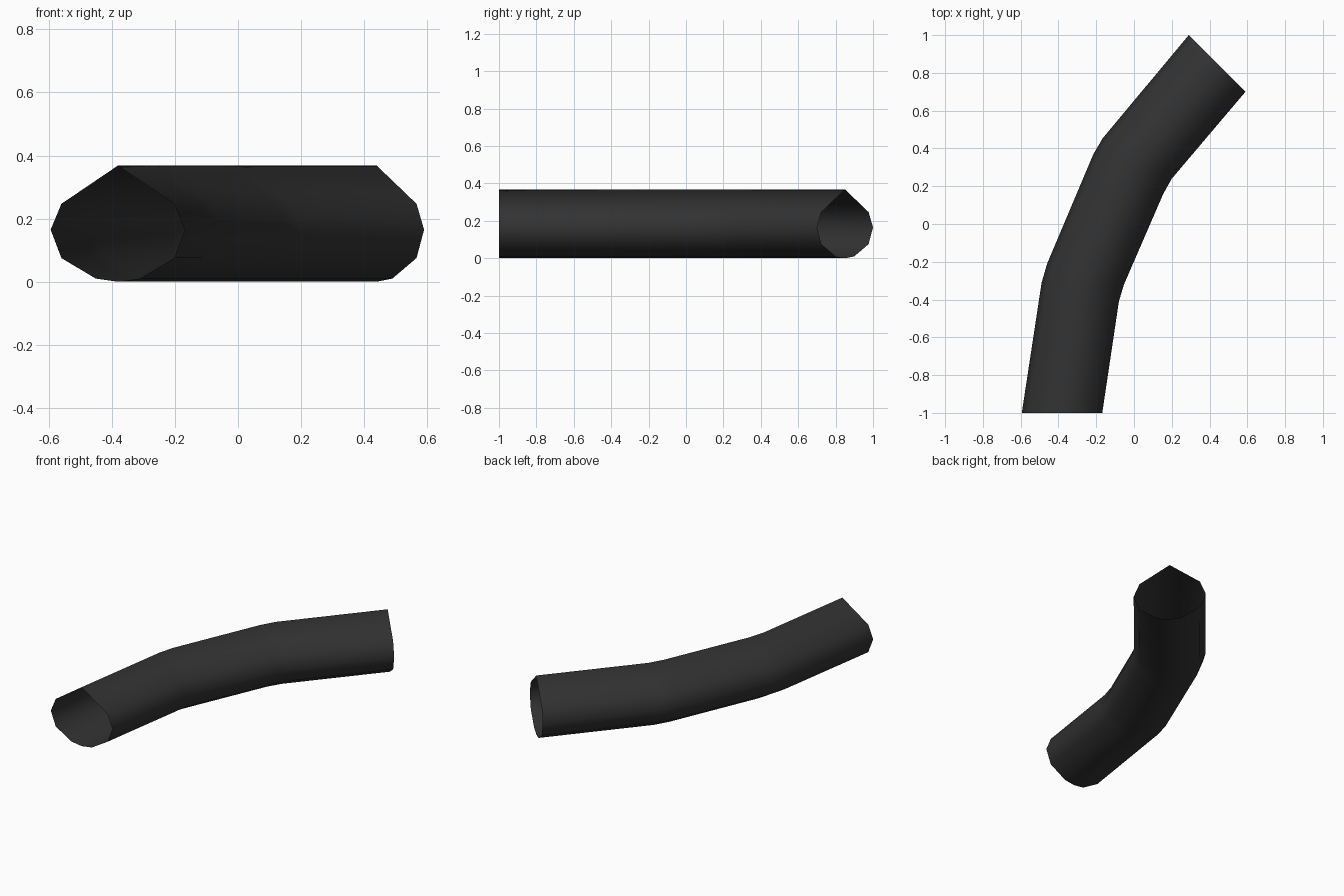
import bpy, bmesh
from mathutils import Vector

if "Cube" in bpy.data.objects:
    bpy.data.objects.remove(bpy.data.objects["Cube"])

# Dark rubber-like material
mat = bpy.data.materials.new("dark grey")
mat.diffuse_color = (0.032, 0.032, 0.032, 1)
mat.use_nodes = True
mat.node_tree.nodes["Principled BSDF"].inputs["Base Color"].default_value = mat.diffuse_color

# Half cross-section (sideways offset as a fraction of half width, height)
half = [(0, 0.368), (0.84, 0.247), (1, 0.165), (0.84, 0.075), (0.33, 0.01), (0, 0.0)]
profile = half + [(-u, z) for u, z in half[-2:0:-1]]

# Rings along the bend: left and right edge points seen from above
rings = [((-0.594, -1.0), (-0.168, -1.0)),
         ((-0.489, -0.31), (-0.08, -0.41)),
         ((-0.46, -0.21), (-0.053, -0.32)),
         ((-0.215, 0.37), (0.155, 0.16)),
         ((-0.165, 0.455), (0.20, 0.24)),
         ((0.29, 1.0), (0.59, 0.70))]

# Open-ended bent pipe, lofted from ring to ring
bm = bmesh.new()
loops = []
for left, right in rings:
    l, r = Vector(left), Vector(right)
    mid, side = (l + r) / 2, (r - l) / 2
    loops.append([bm.verts.new((*(mid + side * u), z)) for u, z in profile])
n = len(profile)
for a, b in zip(loops, loops[1:]):
    for i in range(n):
        j = (i + 1) % n
        f = bm.faces.new((a[i], b[i], b[j], a[j]))
        f.smooth = True
bm.normal_update()
# Make sure the top faces look upward (outside)
top = max(bm.faces, key=lambda f: f.calc_center_median().z)
if top.normal.z < 0:
    bmesh.ops.reverse_faces(bm, faces=bm.faces[:])

mesh = bpy.data.meshes.new("bent_pipe")
bm.to_mesh(mesh)
bm.free()
mesh.materials.append(mat)
pipe = bpy.data.objects.new("bent_pipe", mesh)
bpy.context.collection.objects.link(pipe)
